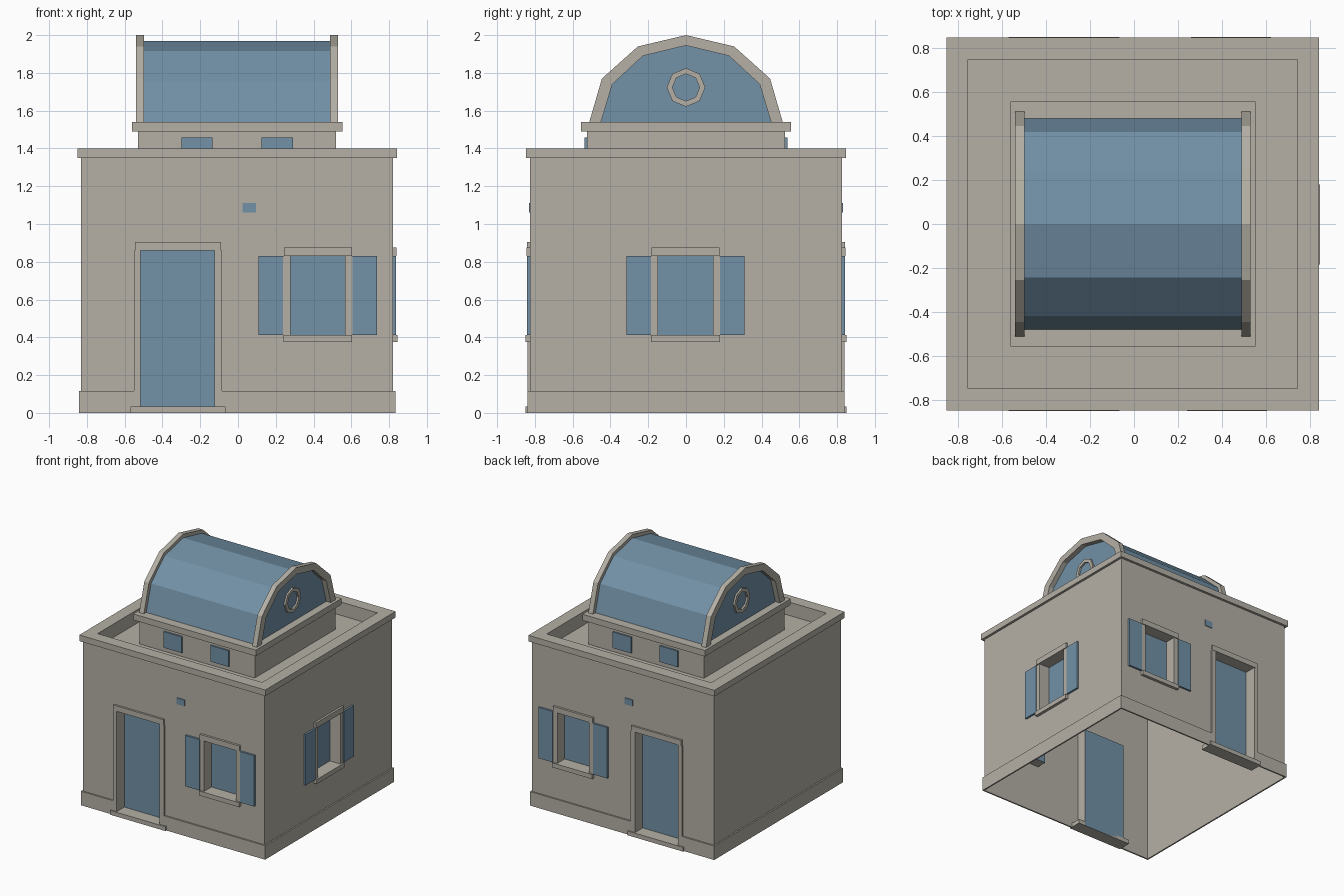
import bpy, bmesh, math
from mathutils import Vector

if "Cube" in bpy.data.objects:
    bpy.data.objects.remove(bpy.data.objects["Cube"], do_unlink=True)


def material(name, rgb):
    m = bpy.data.materials.new(name)
    m.use_nodes = True
    m.diffuse_color = (*rgb, 1)
    m.node_tree.nodes["Principled BSDF"].inputs["Base Color"].default_value = (*rgb, 1)
    return m


STONE = material("warm grey stone", (0.46, 0.435, 0.38))
BLUE = material("dusty blue paint", (0.168, 0.283, 0.385))
CX = -0.005      # house centre in x
W = 0.826        # half width of the walls
DEPTH = 0.085    # depth of door and window recesses


def finish(name, bm, *mats, recalc=True):
    if recalc:
        bmesh.ops.recalc_face_normals(bm, faces=bm.faces)
    mesh = bpy.data.meshes.new(name)
    bm.to_mesh(mesh)
    bm.free()
    for m in mats:
        mesh.materials.append(m)
    ob = bpy.data.objects.new(name, mesh)
    bpy.context.collection.objects.link(ob)
    return ob


def place(side, u, d, z):
    """u runs along a wall, d is the distance outward from it."""
    return Vector({"front": (u, -W - d, z), "back": (u, W + d, z),
                   "left": (CX + W + d, u, z), "right": (CX - W - d, u, z)}[side])


def box(name, mat, side, us, ds, zs):
    bm = bmesh.new()
    a = place(side, us[0], ds[0], zs[0])
    b = place(side, us[1], ds[1], zs[1])
    bmesh.ops.create_cube(bm, size=1)
    for v in bm.verts:
        v.co = [(a[i] + b[i]) / 2 + v.co[i] * (b[i] - a[i]) for i in range(3)]
    return finish(name, bm, mat)


def face(bm, pts, toward, slot=0):
    f = bm.faces.new([bm.verts.new(p) for p in pts])
    f.normal_update()
    if f.normal.dot(toward) < 0:
        f.normal_flip()
    f.material_index = slot


def wall(side, openings):
    """One wall sheet with recessed openings (u0, u1, z0, z1) and blue back panels."""
    bm = bmesh.new()
    c = CX if side in ("front", "back") else 0
    out = place(side, 0, 1, 0) - place(side, 0, 0, 0)
    us = sorted({c - W, c + W, *(u for o in openings for u in o[:2])})
    zs = sorted({0, 1.36, *(z for o in openings for z in o[2:])})

    def rect(u0, u1, z0, z1, d, slot):
        face(bm, [place(side, u, d, z) for u, z in
                  ((u0, z0), (u1, z0), (u1, z1), (u0, z1))], out, slot)

    for u0, u1 in zip(us, us[1:]):
        for z0, z1 in zip(zs, zs[1:]):
            um, zm = (u0 + u1) / 2, (z0 + z1) / 2
            if not any(o[0] < um < o[1] and o[2] < zm < o[3] for o in openings):
                rect(u0, u1, z0, z1, 0, 0)
    for u0, u1, z0, z1 in openings:
        rect(u0, u1, z0, z1, -DEPTH, 1)
        mid = place(side, (u0 + u1) / 2, -DEPTH / 2, (z0 + z1) / 2)
        ring = [(u0, z0), (u1, z0), (u1, z1), (u0, z1)]
        for i in range(4):
            p, q = ring[i - 1], ring[i]
            pts = [place(side, p[0], 0, p[1]), place(side, q[0], 0, q[1]),
                   place(side, q[0], -DEPTH, q[1]), place(side, p[0], -DEPTH, p[1])]
            face(bm, pts, mid - sum(pts, Vector()) / 4)
    bmesh.ops.remove_doubles(bm, verts=bm.verts, dist=0.0001)
    finish(side + "_wall", bm, STONE, BLUE, recalc=False)


def window(side, c):
    box(side + "_lintel", STONE, side, (c - .18, c + .18), (0, .018), (.83, .875))
    box(side + "_sill", STONE, side, (c - .182, c + .182), (0, .024), (.375, .412))
    for s in (-1, 1):
        box(side + "_window_jamb", STONE, side, (c + s * .145, c + s * .183), (0, .01), (.412, .83))
        box(side + "_shutter", BLUE, side, (c + s * .183, c + s * .313), (0, .016), (.412, .83))
    return (c - .145, c + .145, .412, .83)


def door(side):
    box(side + "_door_lintel", STONE, side, (-.545, -.09), (0, .016), (.86, .905))
    box(side + "_step", STONE, side, (-.57, -.065), (-DEPTH, .024), (0, .035))
    for u in ((-.55, -.515), (-.125, -.085)):
        box(side + "_door_jamb", STONE, side, u, (0, .014), (0, .86))
    return (-.515, -.125, 0, .86)


def square_sweep(name, profile):
    """Sweep (half width, z) points round a square and cap the last loop."""
    bm = bmesh.new()
    loops = [[bm.verts.new((CX + sx * r, sy * r, z)) for sx, sy in
              ((-1, -1), (1, -1), (1, 1), (-1, 1))] for r, z in profile]
    for a, b in zip(loops, loops[1:]):
        for i in range(4):
            bm.faces.new((a[i - 1], a[i], b[i], b[i - 1]))
    bm.faces.new(loops[-1])
    finish(name, bm, STONE)


def band(name, outer, inner, x0, x1, closed):
    """Solid strip between two (y, z) outlines, from x0 to x1."""
    bm = bmesh.new()
    rows = [[bm.verts.new((x, y, z)) for x, (y, z) in
             ((x0, o), (x1, o), (x1, i), (x0, i))] for o, i in zip(outer, inner)]
    pairs = list(zip(rows, rows[1:]))
    if closed:
        pairs.append((rows[-1], rows[0]))
    else:
        bm.faces.new(rows[0])
        bm.faces.new(rows[-1])
    for a, b in pairs:
        for k in range(4):
            bm.faces.new((a[k - 1], a[k], b[k], b[k - 1]))
    finish(name, bm, STONE)


def arch(half):
    """Mirror a half outline of (y, z) points that ends at the crown."""
    return half + [(-y, z) for y, z in reversed(half[:-1])]


# Walls, doors, windows, plinth
for side, centre, plate in (("front", .4225, .06), ("back", .44, -.06)):
    wall(side, [door(side), window(side, centre)])
    box(side + "_wall_plate", BLUE, side, (plate - .035, plate + .035), (0, .006), (1.06, 1.112))
    for us in ((CX - W - .012, -.55), (-.085, CX + W + .012)):
        box(side + "_plinth", STONE, side, us, (0, .012), (0, .115))
wall("left", [window("left", -.003)])
wall("right", [])
for side in ("left", "right"):
    box(side + "_plinth", STONE, side, (-W, W), (0, .012), (0, .115))

# Parapet with sunken deck, and the raised drum on it
square_sweep("parapet_and_deck", [(W, 1.35), (.846, 1.35), (.846, 1.4), (.748, 1.4), (.748, 1.29)])
square_sweep("roof_drum", [(.525, 1.29), (.525, 1.49), (.557, 1.49), (.557, 1.54)])
for side in ("front", "back"):
    for s in (-1, 1):
        box("drum_window", BLUE, side, (CX + s * .13, CX + s * .295), (.52 - W, .538 - W), (1.325, 1.457))

# Barrel roof
bm = bmesh.new()
outline = arch([(.48, 1.54), (.418, 1.755), (.243, 1.915), (0, 1.97)])
end = bm.faces.new([bm.verts.new((CX - .493, y, z)) for y, z in outline])
ext = bmesh.ops.extrude_face_region(bm, geom=[end], use_keep_orig=True)
bmesh.ops.translate(bm, vec=(.986, 0, 0),
                    verts=[g for g in ext["geom"] if isinstance(g, bmesh.types.BMVert)])
finish("barrel_roof", bm, BLUE)

# Gable arches and round windows
outer = arch([(.512, 1.54), (.445, 1.77), (.255, 1.94), (0, 2.0)])
inner = arch([(.45, 1.54), (.39, 1.74), (.228, 1.89), (0, 1.945)])


def octagon(r):
    return [(r * math.cos(i * math.pi / 4), 1.723 + r * math.sin(i * math.pi / 4)) for i in range(8)]


for s in (-1, 1):
    band("gable_arch", outer, inner, CX + s * .493, CX + s * .535, False)
    band("round_window_frame", octagon(.102), octagon(.072), CX + s * .49, CX + s * .508, True)
